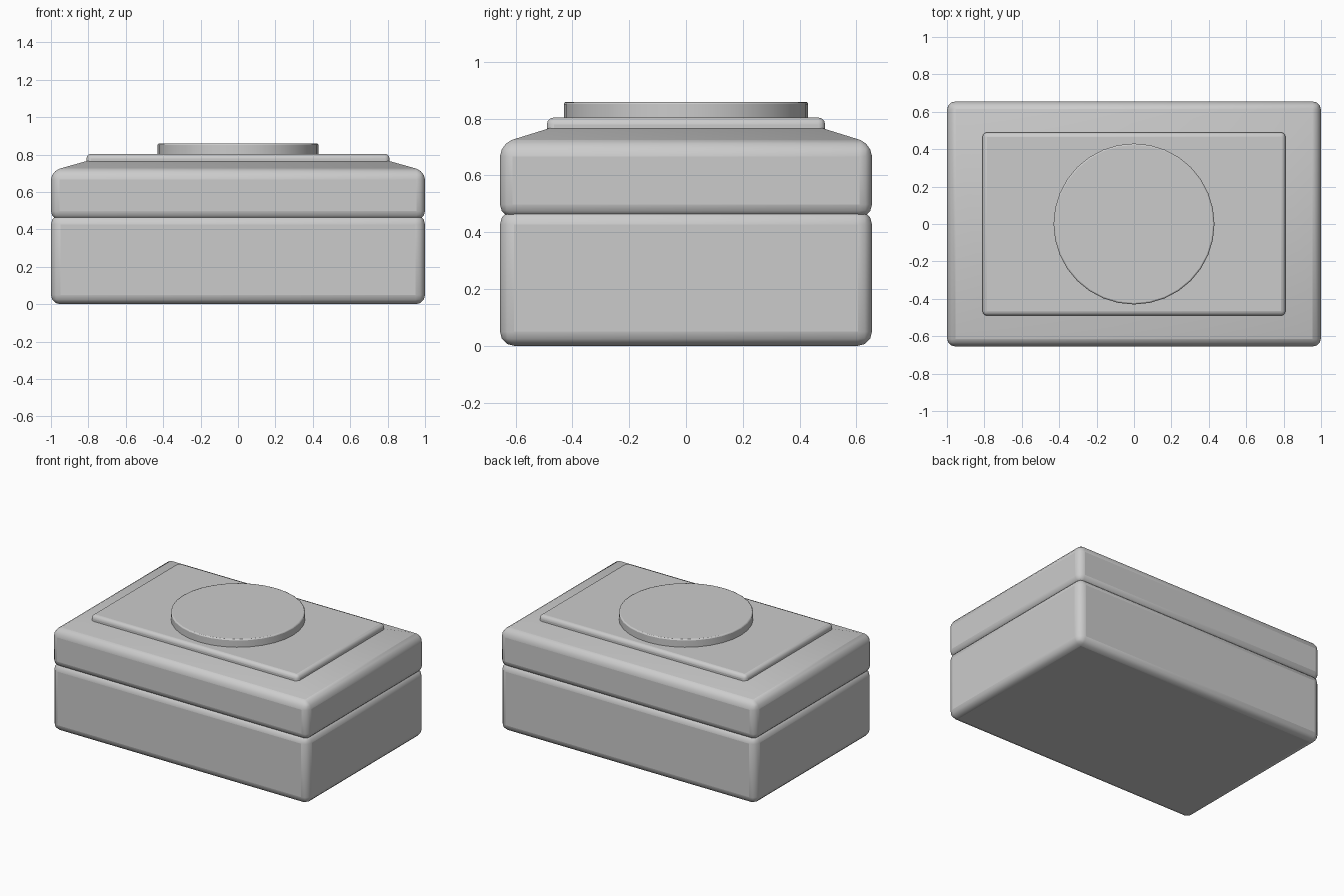
import bpy, bmesh

if "Cube" in bpy.data.objects:
    bpy.data.objects.remove(bpy.data.objects["Cube"])


def add_object(name, bm, bevel, segments):
    bmesh.ops.recalc_face_normals(bm, faces=bm.faces)
    mesh = bpy.data.meshes.new(name)
    bm.to_mesh(mesh)
    bm.free()
    obj = bpy.data.objects.new(name, mesh)
    bpy.context.collection.objects.link(obj)
    mod = obj.modifiers.new("Bevel", "BEVEL")
    mod.width = bevel
    mod.segments = segments
    mod.limit_method = "ANGLE"
    mod.angle_limit = 0.6
    bpy.context.view_layer.objects.active = obj
    obj.select_set(True)
    bpy.ops.object.shade_smooth_by_angle(angle=0.6)
    obj.select_set(False)
    return obj


def stacked_box(name, levels, bevel, segments=3):
    """Closed rectangular stack; each level is (half x, half y, z)."""
    bm = bmesh.new()
    rings = [[bm.verts.new((sx * x, sy * y, z))
              for sx, sy in ((-1, -1), (1, -1), (1, 1), (-1, 1))]
             for x, y, z in levels]
    for a, b in zip(rings, rings[1:]):
        for i in range(4):
            j = (i + 1) % 4
            bm.faces.new((a[i], a[j], b[j], b[i]))
    bm.faces.new(rings[0][::-1])
    bm.faces.new(rings[-1])
    return add_object(name, bm, bevel, segments)


# Lower box
stacked_box("base", [(1, 0.655, 0), (1, 0.655, 0.477)], 0.05)

# Lid with sloping shoulders, slightly overlapping the base at the seam
stacked_box("lid", [(1, 0.655, 0.453), (1, 0.655, 0.712), (0.80, 0.475, 0.768)], 0.045)

# Raised panel on the lid
stacked_box("lid_panel", [(0.81, 0.49, 0.70), (0.81, 0.49, 0.804)], 0.025)

# Round disc on the panel
bm = bmesh.new()
bmesh.ops.create_cone(bm, cap_ends=True, segments=32, radius1=0.43, radius2=0.43, depth=0.07)
bmesh.ops.translate(bm, verts=bm.verts, vec=(0, 0, 0.824))
add_object("top_disc", bm, 0.008, 2)
